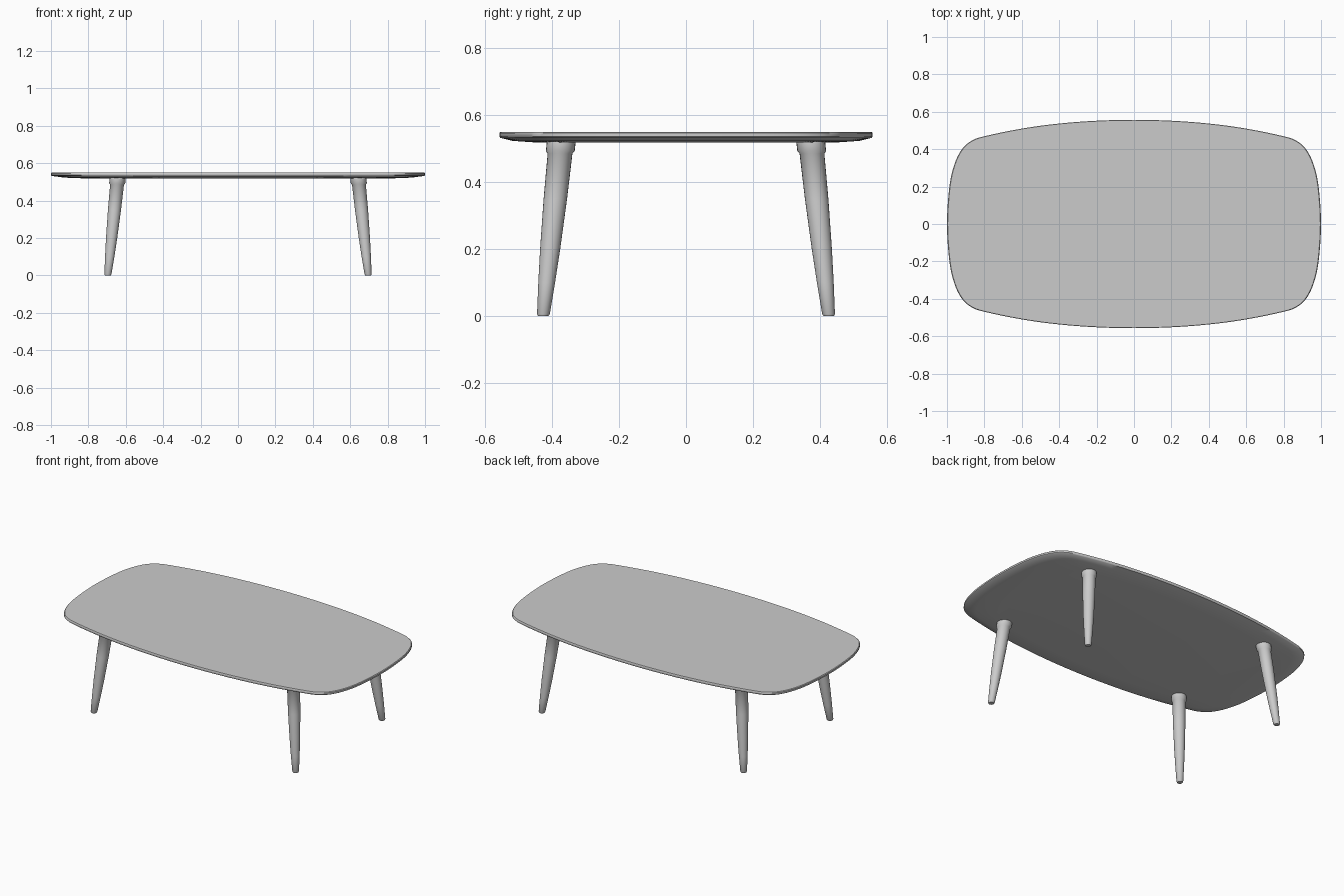
import bpy, bmesh, math
from mathutils import Vector

cube = bpy.data.objects.get("Cube")
if cube:
    bpy.data.objects.remove(cube)

grey = bpy.data.materials.new("plain grey")
grey.use_nodes = True
colour = (0.6, 0.6, 0.6, 1)
grey.diffuse_color = colour
grey.node_tree.nodes["Principled BSDF"].inputs["Base Color"].default_value = colour


def loft(name, rings, angle):
    """Skin a stack of rings, cap both ends and shade it."""
    bm = bmesh.new()
    loops = [[bm.verts.new(p) for p in ring] for ring in rings]
    n = len(loops[0])
    for low, high in zip(loops, loops[1:]):
        for i in range(n):
            j = (i + 1) % n
            bm.faces.new((low[i], low[j], high[j], high[i]))
    bm.faces.new(loops[0][::-1])
    bm.faces.new(loops[-1])
    bmesh.ops.recalc_face_normals(bm, faces=bm.faces)
    mesh = bpy.data.meshes.new(name)
    bm.to_mesh(mesh)
    bm.free()
    mesh.materials.append(grey)
    obj = bpy.data.objects.new(name, mesh)
    bpy.context.collection.objects.link(obj)
    bpy.ops.object.select_all(action='DESELECT')
    obj.select_set(True)
    bpy.context.view_layer.objects.active = obj
    bpy.ops.object.shade_smooth_by_angle(angle=math.radians(angle))
    return obj


def spline(points, steps):
    """Closed smooth curve through the points."""
    out, n = [], len(points)
    for i in range(n):
        a, b, c, d = (Vector(points[(i + k) % n]) for k in (-1, 0, 1, 2))
        for s in range(steps):
            t = s / steps
            out.append(b + (c - a) * t / 2 + (a * 2 - b * 5 + c * 4 - d) * t * t / 2
                       + (b * 3 - a - c * 3 + d) * t ** 3 / 2)
    return out


# Table top: soft barrel outline, mirrored from one quarter
quarter = [(1, 0), (0.987, 0.2), (0.96, 0.32), (0.92, 0.4), (0.87, 0.444), (0.8, 0.469),
           (0.6, 0.51), (0.4, 0.537), (0.2, 0.552), (0, 0.557)]
half = quarter + [(-x, y) for x, y in quarter[-2::-1]]
outline = spline(half + [(x, -y) for x, y in half[-2:0:-1]], 4)
section = [(0.8, 0.518), (0.93, 0.523), (0.995, 0.532), (1, 0.536), (1, 0.546), (0.996, 0.55)]
loft("table_top", [[(p.x * s, p.y * s, z) for p in outline] for s, z in section], 40)

# Splayed tapered legs, each with a collar under the top
profile = [(0, 0.015), (0.006, 0.019), (0.1, 0.025), (0.2, 0.03), (0.35, 0.035),
           (0.485, 0.037), (0.493, 0.043), (0.522, 0.043)]
for side, sx in (("left", 1), ("right", -1)):
    for end, sy in (("front", -1), ("back", 1)):
        rings = []
        for z, r in profile:
            t = z / 0.522
            cx, cy = 0.696 - 0.053 * t, 0.426 - 0.054 * t
            rings.append([(sx * (cx + r * math.cos(math.tau * i / 24)),
                           sy * (cy + r * math.sin(math.tau * i / 24)), z) for i in range(24)])
        loft(f"{end}_{side}_leg", rings, 40)
